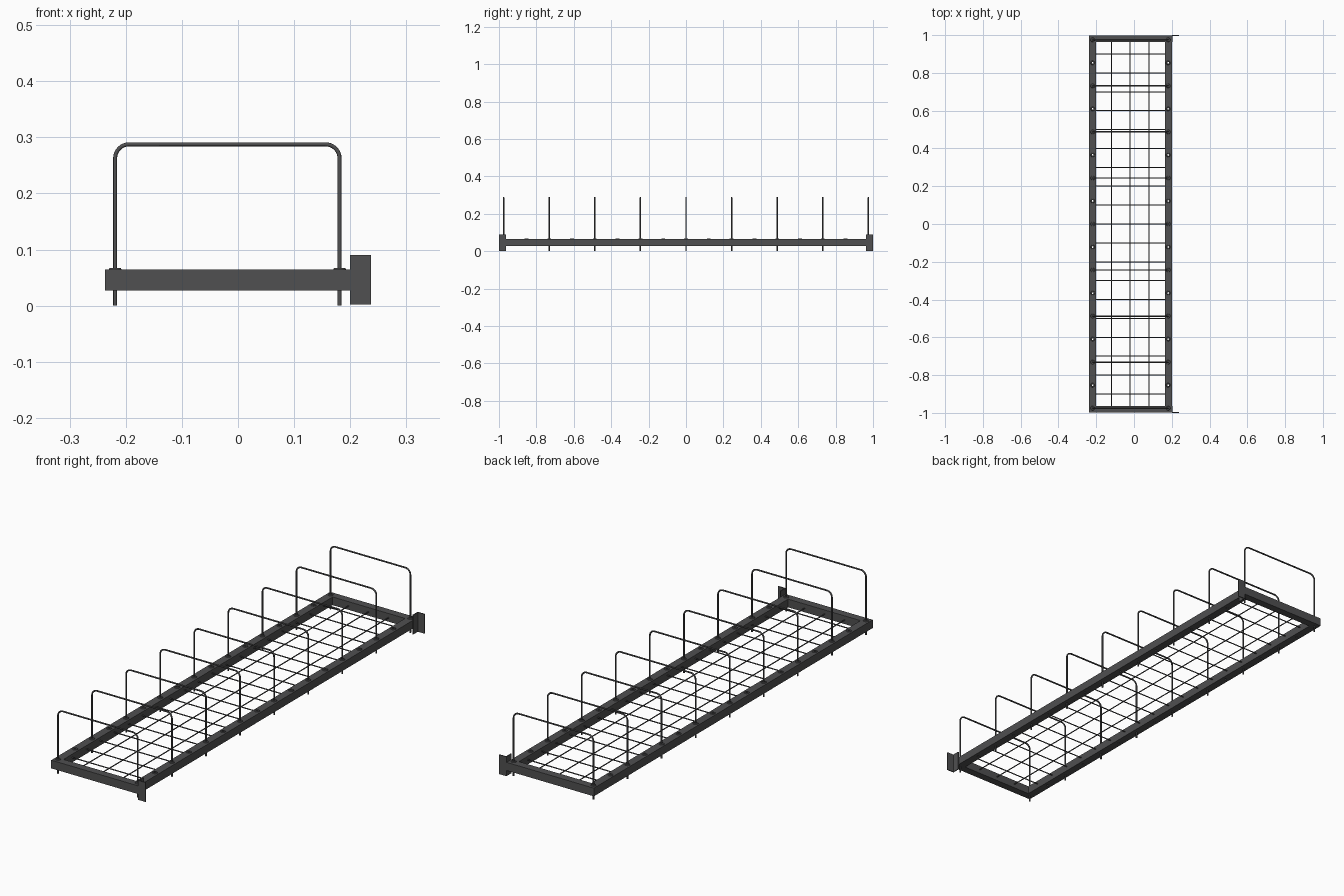
import bpy, bmesh, math
from mathutils import Vector, Matrix

cube = bpy.data.objects.get("Cube")
if cube:
    bpy.data.objects.remove(cube, do_unlink=True)

steel = bpy.data.materials.new("dark grey steel")
steel.use_nodes = True
steel.diffuse_color = (0.08, 0.08, 0.082, 1)
steel.node_tree.nodes["Principled BSDF"].inputs["Base Color"].default_value = steel.diffuse_color

LEFT, RIGHT = 0.2, -0.237          # outer sides of the frame
LOW, HIGH = 0.027, 0.064           # frame bottom and top
TUBE = 0.037
HOLES_X = (-0.219, 0.181)
PITCH = 0.2438
HOOP_Y = [i * PITCH for i in range(-4, 5)]
SPARE_Y = [(i + 0.5) * PITCH for i in range(-4, 4)]


def finish(name, bm, smooth=False):
    mesh = bpy.data.meshes.new(name)
    bmesh.ops.recalc_face_normals(bm, faces=bm.faces)
    if smooth:
        for f in bm.faces:
            f.smooth = True
        for e in bm.edges:
            e.smooth = len(e.link_faces) == 2 and e.calc_face_angle(0) < math.radians(50)
    bm.to_mesh(mesh)
    bm.free()
    mesh.materials.append(steel)
    obj = bpy.data.objects.new(name, mesh)
    bpy.context.scene.collection.objects.link(obj)
    return obj


def add_box(bm, lo, hi):
    lo, hi = Vector(lo), Vector(hi)
    m = Matrix.Translation((lo + hi) / 2) @ Matrix.Diagonal((*(hi - lo), 1))
    bmesh.ops.create_cube(bm, size=1, matrix=m)


def add_box_object(name, lo, hi):
    bm = bmesh.new()
    add_box(bm, lo, hi)
    return finish(name, bm)


def wires(name, paths, radius, resolution=2):
    """Round wires along open paths, turned into one mesh."""
    curve = bpy.data.curves.new(name, "CURVE")
    curve.dimensions = "3D"
    curve.bevel_depth = radius
    curve.bevel_resolution = resolution
    curve.use_fill_caps = True
    for path in paths:
        spline = curve.splines.new("POLY")
        spline.points.add(len(path) - 1)
        for point, co in zip(spline.points, path):
            point.co = (*co, 1)
    temp = bpy.data.objects.new(name + " path", curve)
    bpy.context.scene.collection.objects.link(temp)
    bpy.context.view_layer.update()
    mesh = bpy.data.meshes.new_from_object(temp.evaluated_get(bpy.context.evaluated_depsgraph_get()))
    bpy.data.objects.remove(temp, do_unlink=True)
    bm = bmesh.new()
    bm.from_mesh(mesh)
    return finish(name, bm, True)


# Long rails, drilled between the hoops
for name, x0, hole_x in (("right_rail", RIGHT, HOLES_X[0]), ("left_rail", LEFT - TUBE, HOLES_X[1])):
    rail = add_box_object(name, (x0, -0.963, LOW), (x0 + TUBE, 0.963, HIGH))
    bm = bmesh.new()
    for y in SPARE_Y:
        bmesh.ops.create_cone(bm, cap_ends=True, segments=12, radius1=0.0045, radius2=0.0045,
                              depth=0.1, matrix=Matrix.Translation((hole_x, y, 0.045)))
    cutter = finish(name + "_cutter", bm)
    cutter.hide_render = True
    cut = rail.modifiers.new("holes", "BOOLEAN")
    cut.operation = "DIFFERENCE"
    cut.solver = "EXACT"
    cut.object = cutter
    bpy.context.view_layer.update()
    rail.data = bpy.data.meshes.new_from_object(
        rail.evaluated_get(bpy.context.evaluated_depsgraph_get()))
    rail.modifiers.clear()
    bpy.data.objects.remove(cutter, do_unlink=True)

# End rails and corner brackets
for side, name in ((-1, "front"), (1, "back")):
    inner, outer = sorted((side * 0.963, side * 0.998))
    add_box_object(name + "_end_rail", (RIGHT, inner, LOW), (LEFT, outer, HIGH))
    bm = bmesh.new()
    y0, y1 = sorted((side * 0.996, side * 1.0))
    add_box(bm, (LEFT, y0, 0.002), (0.237, y1, 0.09))
    y0, y1 = sorted((side * 0.963, side * 0.996))
    add_box(bm, (LEFT, y0, 0.002), (LEFT + 0.004, y1, 0.09))
    finish(name + "_bracket", bm)

# Ferrules around every hole
bm = bmesh.new()
for x in HOLES_X:
    for y in HOOP_Y + SPARE_Y:
        ring = [bm.verts.new((x + r, y, z)) for r, z in
                ((0.0045, HIGH), (0.0045, 0.067), (0.010, 0.067), (0.0115, HIGH))]
        edges = [bm.edges.new((ring[i], ring[i + 1])) for i in range(3)]
        bmesh.ops.spin(bm, geom=ring + edges, cent=(x, y, 0), axis=(0, 0, 1),
                       angle=math.tau, steps=16, use_merge=True)
bmesh.ops.remove_doubles(bm, verts=bm.verts, dist=0.00001)
finish("ferrules", bm, True)

# Divider hoops with rounded upper corners
BEND, TOP = 0.025, 0.2875


def hoop_path(y):
    path = [(HOLES_X[0], y, 0)]
    for cx, start in ((HOLES_X[0] + BEND, 180), (HOLES_X[1] - BEND, 90)):
        for i in range(9):
            a = math.radians(start - i * 90 / 8)
            path.append((cx + BEND * math.cos(a), y, TOP - BEND + BEND * math.sin(a)))
    return path + [(HOLES_X[1], y, 0)]


for number, y in enumerate(HOOP_Y, 1):
    wires("divider_hoop_%d" % number, [hoop_path(y)], 0.0036)

# Wire mesh floor
wires("floor_long_wires", [[(x, -0.97, 0.045), (x, 0.97, 0.045)] for x in (-0.12, -0.02, 0.08)], 0.0025, 1)
wires("floor_cross_wires",
      [[(-0.21, i / 10, 0.0485), (0.17, i / 10, 0.0485)] for i in range(-9, 10)], 0.0025, 1)
